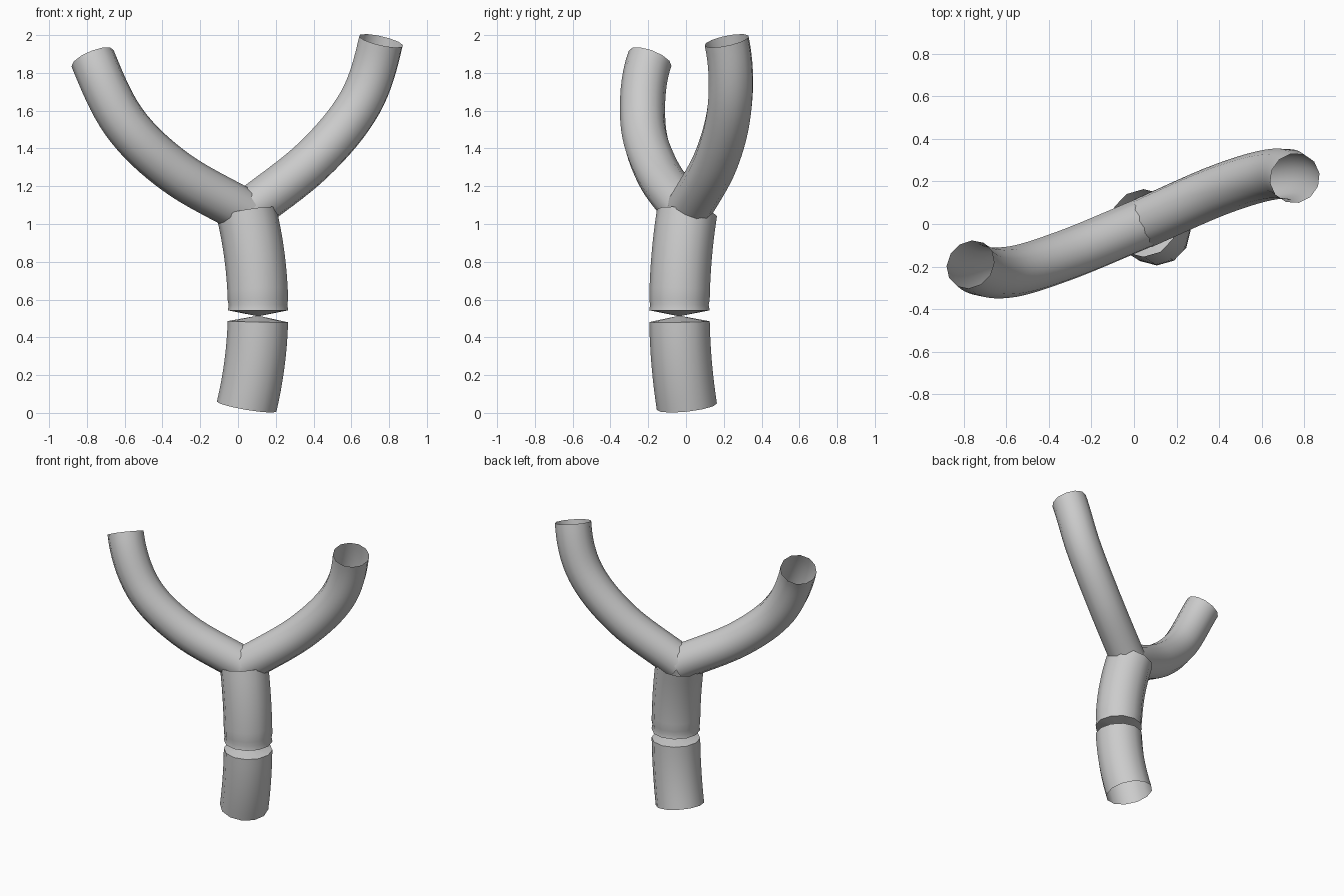
import bpy, bmesh, math
from mathutils import Vector

if "Cube" in bpy.data.objects:
    bpy.data.objects.remove(bpy.data.objects["Cube"])

SIDES = 12


def tube(name, rings, sides=SIDES):
    """Open tube through rings of (centre, axis, radius), without twist."""
    bm = bmesh.new()
    side, prev = Vector((1, 0, 0)), None
    for c, axis, r in rings:
        axis = axis.normalized()
        side = (side - axis * side.dot(axis)).normalized()
        up = axis.cross(side)
        ring = []
        for i in range(sides):
            a = 2 * math.pi * i / sides
            ring.append(bm.verts.new(c + r * (math.cos(a) * side + math.sin(a) * up)))
        if prev:
            for i in range(sides):
                j = (i + 1) % sides
                bm.faces.new((prev[i], prev[j], ring[j], ring[i]))
        prev = ring
    me = bpy.data.meshes.new(name)
    bm.to_mesh(me)
    bm.free()
    ob = bpy.data.objects.new(name, me)
    bpy.context.collection.objects.link(ob)
    bpy.ops.object.select_all(action='DESELECT')
    ob.select_set(True)
    bpy.context.view_layer.objects.active = ob
    bpy.ops.object.shade_smooth_by_angle(angle=math.radians(40))
    return ob


def branch(name, points, end_axis, radius, steps=8):
    """Tube along a smooth path through points, ending along end_axis."""
    p = [Vector(q) for q in points]
    p = [2 * p[0] - p[1]] + p + [p[-2] + 0.72 * Vector(end_axis).normalized()]
    rings = []
    for k in range(1, len(p) - 2):
        a, b = p[k], p[k + 1]
        ta, tb = (b - p[k - 1]) / 2, (p[k + 2] - a) / 2
        last = k == len(p) - 3
        for i in range(steps + (1 if last else 0)):
            t = i / steps
            c = (a * (2*t**3 - 3*t*t + 1) + ta * (t**3 - 2*t*t + t)
                 + b * (3*t*t - 2*t**3) + tb * (t**3 - t*t))
            d = (a * (6*t*t - 6*t) + ta * (3*t*t - 4*t + 1)
                 + b * (6*t - 6*t*t) + tb * (3*t*t - 2*t))
            rings.append((c, d, radius))
    return tube(name, rings)


def trunk_ring(z, r):
    """Ring on the gently bowed trunk axis."""
    s = (z - 0.545) / 0.515
    c = Vector((0.106 - 0.061 * s * s, -0.035 + 0.04 * s * s, z))
    return c, Vector((-0.17 * s, 0.11 * s, 1)), r


# trunk, pinched to a narrow waist
R = 0.16
profile = [(0.033 + 0.45 * i / 8, R) for i in range(9)]
profile += [(0.513, 0.008), (0.543, R), (0.572, R - 0.005), (0.60, R)]
profile += [(0.60 + 0.46 * i / 8, R) for i in range(1, 9)]
tube("trunk", [trunk_ring(z, r) for z, r in profile])

# two curved branches meeting in the trunk top
fork = (0.045, 0.005, 1.06)
branch("left_branch", [fork, (-0.33, -0.15, 1.275), (-0.60, -0.228, 1.535),
                       (-0.77, -0.19, 1.877)], (-0.36, 0.33, 0.87), 0.12)
branch("right_branch", [fork, (0.40, 0.16, 1.34), (0.645, 0.233, 1.64),
                        (0.757, 0.215, 1.97)], (0.22, -0.2, 0.95), 0.12)
